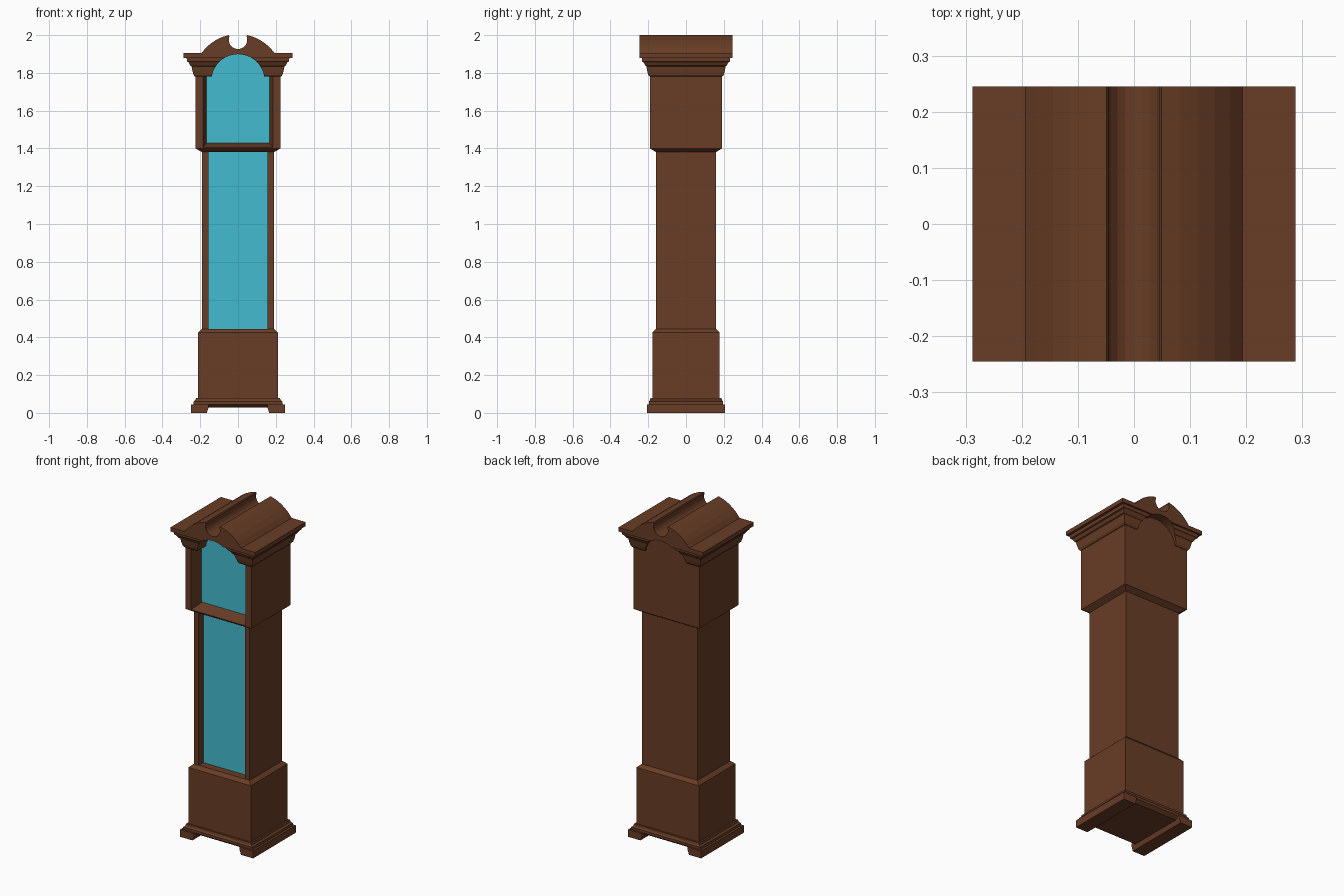
import bpy, bmesh, math

if "Cube" in bpy.data.objects:
    bpy.data.objects.remove(bpy.data.objects["Cube"])


def material(name, rgb):
    m = bpy.data.materials.new(name)
    m.diffuse_color = (*rgb, 1)
    m.use_nodes = True
    m.node_tree.nodes["Principled BSDF"].inputs["Base Color"].default_value = m.diffuse_color
    return m


WOOD = material("dark_wood", (0.14, 0.047, 0.019))
GLASS = material("turquoise_glass", (0.057, 0.50, 0.63))


def finish(name, bm, mat):
    bmesh.ops.recalc_face_normals(bm, faces=bm.faces)
    me = bpy.data.meshes.new(name)
    bm.to_mesh(me)
    bm.free()
    me.materials.append(mat)
    ob = bpy.data.objects.new(name, me)
    bpy.context.collection.objects.link(ob)
    return ob


def skin(name, rings, mat=WOOD):
    """Closed solid through rings of equal point count."""
    bm = bmesh.new()
    vs = [[bm.verts.new(p) for p in r] for r in rings]
    for a, b in zip(vs, vs[1:]):
        for i in range(len(a)):
            j = (i + 1) % len(a)
            bm.faces.new((a[i], a[j], b[j], b[i]))
    bm.faces.new(vs[0])
    bm.faces.new(vs[-1])
    return finish(name, bm, mat)


def stack(name, steps):
    """Rectangular moulding from (half_x, half_y, z) steps."""
    return skin(name, [[(-x, -y, z), (x, -y, z), (x, y, z), (-x, y, z)] for x, y, z in steps])


def prism_y(name, prof, y0, y1, mat=WOOD):
    """(x, z) profile extruded along y."""
    return skin(name, [[(x, y, z) for x, z in prof] for y in (y0, y1)], mat)


def cut(ob, cutter):
    mod = ob.modifiers.new("cut", 'BOOLEAN')
    mod.object = cutter
    mod.solver = 'EXACT'
    bpy.context.view_layer.objects.active = ob
    bpy.ops.object.modifier_apply(modifier=mod.name)


def arc(cx, cz, r, a0, a1, n):
    pts = []
    for i in range(n + 1):
        a = math.radians(a0 + (a1 - a0) * i / n)
        pts.append((cx + r * math.cos(a), cz + r * math.sin(a)))
    return pts


# Feet: a bracket strip along each side
for s, side in ((-1, "left"), (1, "right")):
    prism_y(side + "_foot", [(s * .248, 0), (s * .165, 0), (s * .155, .03),
                             (s * .155, .045), (s * .248, .045)], -.207, .207)

# Base with its skirting and sloped top
stack("base", [(.215, .175, .028), (.235, .197, .044), (.235, .197, .06),
               (.225, .19, .068), (.222, .188, .08), (.212, .178, .08),
               (.212, .178, .425), (.19, .158, .445)])

# Waist: U-shaped section with a recessed front
u = [(-.19, -.158), (-.157, -.158), (-.157, -.108), (.157, -.108),
     (.157, -.158), (.19, -.158), (.19, .158), (-.19, .158)]
skin("waist", [[(x, y, z) for x, y in u] for z in (.445, 1.38)])
prism_y("waist_glass", [(-.157, .445), (.157, .445), (.157, 1.38), (-.157, 1.38)],
        -.113, -.107, GLASS)

# Hood case, opened at the front by a splayed recess and an arch
hood = stack("hood", [(.19, .158, 1.38), (.225, .19, 1.40), (.225, .19, 1.903)])


def opening(y, hx, z0):
    return [(-hx, y, z0), (hx, y, z0), (hx, y, 1.78), (-hx, y, 1.78)]


splay = skin("opening_cutter", [opening(-.21, .19, 1.4), opening(-.11, .165, 1.43)])
arch = arc(0, 1.758, .141, 0, 180, 20)
arch_prof = [(.141, 1.74)] + arch + [(-.141, 1.74)]
front_arch = prism_y("front_arch_cutter", arch_prof, -.3, -.11)
full_arch = prism_y("full_arch_cutter", arch_prof, -.3, .3)
cut(hood, splay)
cut(hood, front_arch)

# Dial glass: rectangle with an arched top
prism_y("dial_glass", [(-.166, 1.43), (.166, 1.43), (.166, 1.78)]
        + arc(0, 1.758, .141, 9, 171, 18) + [(-.166, 1.78)], -.115, -.108, GLASS)

# Cornice moulding, cut by the arch
cornice = stack("cornice", [(.228, .193, 1.78), (.236, .20, 1.79), (.241, .205, 1.81),
                            (.246, .21, 1.835), (.252, .215, 1.838), (.262, .226, 1.857),
                            (.27, .232, 1.86), (.272, .234, 1.88)])
cut(cornice, full_arch)

# Pediment: slab and broken arched top with a round notch
right = [(.288, 1.88), (.288, 1.905)] + arc(0, 1.768, .237, 35.3, 78, 5)
left = [(-x, z) for x, z in reversed(right)]
notch = arc(0, 1.975, .049, 22, -202, 12)
pediment = prism_y("pediment", right + notch + left, -.245, .245)
cut(pediment, full_arch)

for c in (splay, front_arch, full_arch):
    bpy.data.objects.remove(c)
